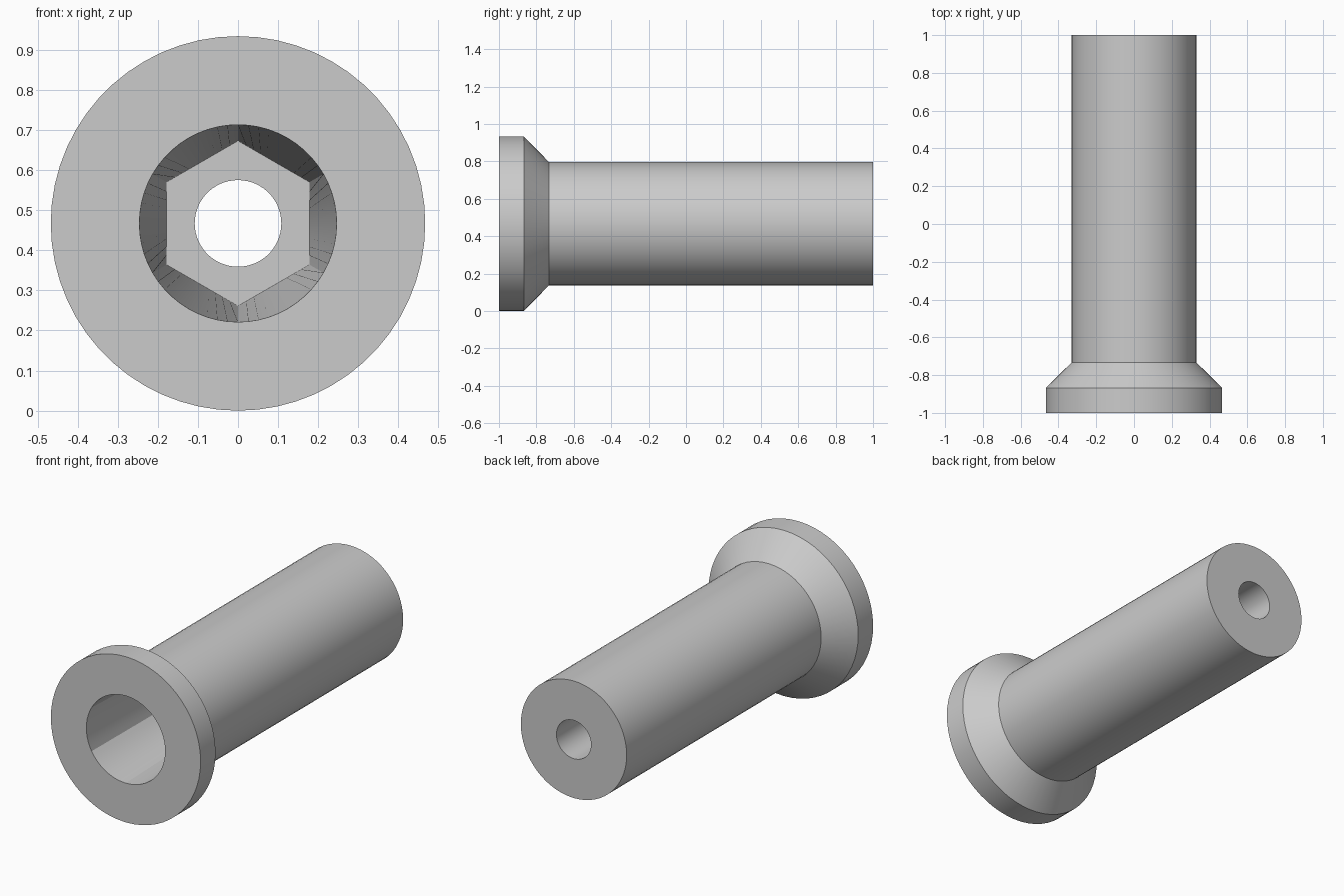
import bpy, bmesh, math

cube = bpy.data.objects.get("Cube")
if cube:
    bpy.data.objects.remove(cube, do_unlink=True)

SIDES = 60
HEAD_R, SHAFT_R, BORE_R = 0.467, 0.33, 0.108
MOUTH_R, HEX_R = 0.246, 0.206
FLOOR_Y = 0.33          # depth of the hexagonal seat
CENTRE_Z = HEAD_R

# One flat grey
grey = bpy.data.materials.new("plain_grey")
grey.use_nodes = True
colour = (0.6, 0.6, 0.6, 1)
grey.diffuse_color = colour
grey.node_tree.nodes["Principled BSDF"].inputs["Base Color"].default_value = colour


def hex_radius(angle):
    """Distance to a hexagon outline that has a corner straight up."""
    offset = (angle - math.pi / 6) % (math.pi / 3) - math.pi / 6
    return HEX_R * math.cos(math.pi / 6) / math.cos(offset)


def ring(bm, radius, y):
    verts = []
    for i in range(SIDES):
        a = math.tau * i / SIDES
        r = radius(a) if callable(radius) else radius
        verts.append(bm.verts.new((r * math.cos(a), y, CENTRE_Z + r * math.sin(a))))
    return verts


# Closed profile: head, cone, shaft, bore, hexagonal seat, tapering socket
profile = [(MOUTH_R, -1), (HEAD_R, -1), (HEAD_R, -0.867), (SHAFT_R, -0.733),
           (SHAFT_R, 1), (BORE_R, 1), (BORE_R, FLOOR_Y), (hex_radius, FLOOR_Y)]

bm = bmesh.new()
rings = [ring(bm, r, y) for r, y in profile]
for k, near in enumerate(rings):
    far = rings[(k + 1) % len(rings)]
    for i in range(SIDES):
        j = (i + 1) % SIDES
        bm.faces.new((near[i], near[j], far[j], far[i])).smooth = True
bmesh.ops.recalc_face_normals(bm, faces=bm.faces)

# Sharp edges around each ring and along the socket corners
for loop in rings:
    for i in range(SIDES):
        bm.edges.get((loop[i], loop[(i + 1) % SIDES])).smooth = False
for i in range(SIDES // 12, SIDES, SIDES // 6):
    bm.edges.get((rings[-1][i], rings[0][i])).smooth = False

mesh = bpy.data.meshes.new("flanged_sleeve")
bm.to_mesh(mesh)
bm.free()
mesh.materials.append(grey)
bpy.context.collection.objects.link(bpy.data.objects.new("flanged_sleeve", mesh))
